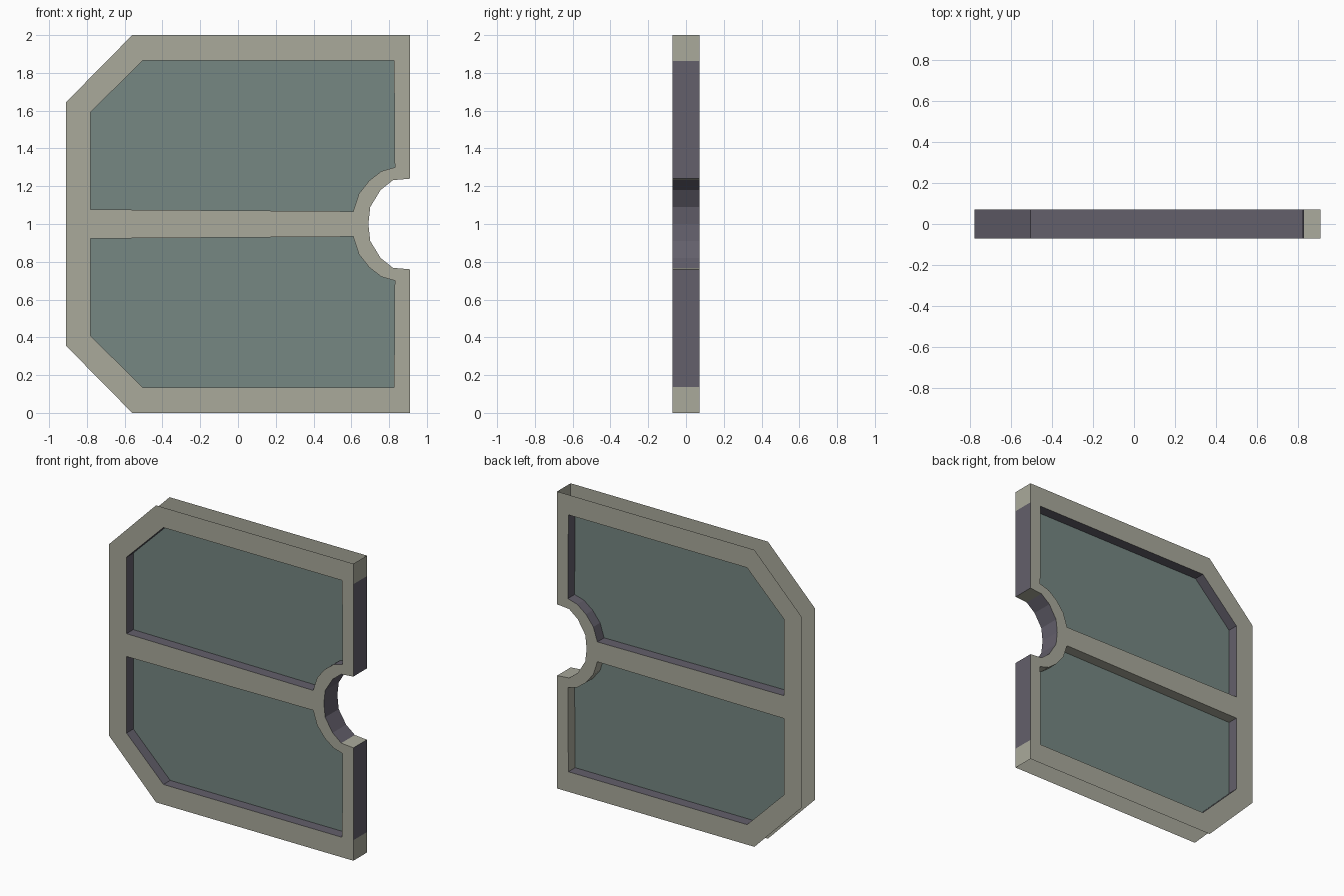
import bpy, bmesh
from mathutils import Vector

if "Cube" in bpy.data.objects:
    bpy.data.objects.remove(bpy.data.objects["Cube"])

D = 0.072  # half depth of the frame


def material(name, rgb):
    m = bpy.data.materials.new(name)
    m.diffuse_color = (*rgb, 1)
    m.use_nodes = True
    m.node_tree.nodes["Principled BSDF"].inputs["Base Color"].default_value = m.diffuse_color
    return m


TAN = material("tan frame", (0.40, 0.40, 0.33))
PURPLE = material("purple grey edge", (0.125, 0.115, 0.147))
TEAL = material("teal glass", (0.18, 0.245, 0.225))


def finish(name, bm, mats):
    me = bpy.data.meshes.new(name)
    bm.to_mesh(me)
    bm.free()
    for m in mats:
        me.materials.append(m)
    ob = bpy.data.objects.new(name, me)
    bpy.context.collection.objects.link(ob)
    return ob


def flip(pts):
    """Mirror a profile about z = 1."""
    return [(x, 2 - z) for x, z in reversed(pts)]


# Profiles in x, z
notch_top = [(0.69, 1.0), (0.70, 1.09), (0.755, 1.18), (0.82, 1.232), (0.91, 1.24)]
notch = flip(notch_top)[:-1] + notch_top
outline = [(-0.91, 1.645), (-0.91, 0.355), (-0.56, 0), (0.91, 0)] + notch + [(0.91, 2), (-0.56, 2)]
upper = [(-0.78, 1.077), (0.61, 1.067), (0.64, 1.16), (0.695, 1.23), (0.76, 1.28),
         (0.83, 1.30), (0.826, 1.865), (-0.505, 1.865), (-0.78, 1.592)]
lower = flip(upper)


def plate(name, y):
    """Flat frame sheet with two window openings."""
    bm = bmesh.new()
    for loop in (outline, upper, lower):
        vs = [bm.verts.new((x, y, z)) for x, z in loop]
        for i, v in enumerate(vs):
            bm.edges.new((v, vs[(i + 1) % len(vs)]))
    bmesh.ops.triangle_fill(bm, edges=bm.edges[:], use_beauty=True)
    bm.normal_update()
    wrong = [f for f in bm.faces if f.normal.y * y < 0]
    bmesh.ops.reverse_faces(bm, faces=wrong)
    bmesh.ops.dissolve_limit(bm, angle_limit=0.01, verts=bm.verts[:], edges=bm.edges[:])
    finish(name, bm, [TAN])


def wall(name, pts, closed, inward, rule):
    """Strip across the depth; rule(mid_x, mid_z) gives the material slot."""
    bm = bmesh.new()
    rows = [(bm.verts.new((x, -D, z)), bm.verts.new((x, D, z))) for x, z in pts]
    n = len(rows)
    for i in range(n if closed else n - 1):
        a, b = rows[i], rows[(i + 1) % n]
        f = bm.faces.new((a[0], b[0], b[1], a[1]))
        mid = f.calc_center_median()
        f.material_index = rule(mid.x, mid.z)
        f.normal_update()
        # counter-clockwise loop: left side of travel is inside
        d = b[0].co - a[0].co
        left = Vector((-d.z, 0, d.x))
        if (f.normal.dot(left) > 0) != inward:
            f.normal_flip()
    finish(name, bm, [PURPLE, TAN])


def pane(name, pts):
    bm = bmesh.new()
    f = bm.faces.new([bm.verts.new((x, 0, z)) for x, z in pts])
    f.normal_update()
    if f.normal.y > 0:
        f.normal_flip()
    finish(name, bm, [TEAL])


# Front and back frame sheets, open around the outer rim
plate("front_frame", -D)
plate("back_frame", D)

# Window reveals; the lower one is tan beside the crossbar and notch
wall("upper_window_reveal", upper, True, True, lambda x, z: 0)
wall("lower_window_reveal", lower, True, True,
     lambda x, z: 1 if (z > 0.66 and x > -0.7) or x > 0.8 else 0)

# Straight end with the rounded notch, tan at the corners and notch lips
end = [(0.91, 0), (0.91, 0.138)] + notch + [(0.91, 1.862), (0.91, 2)]
wall("notched_end_wall", end, False, False,
     lambda x, z: 1 if abs(z - 1) > 0.86 or 0.84 < x < 0.9 else 0)

# Glass in the middle of the depth
pane("upper_glass", upper)
pane("lower_glass", lower)
